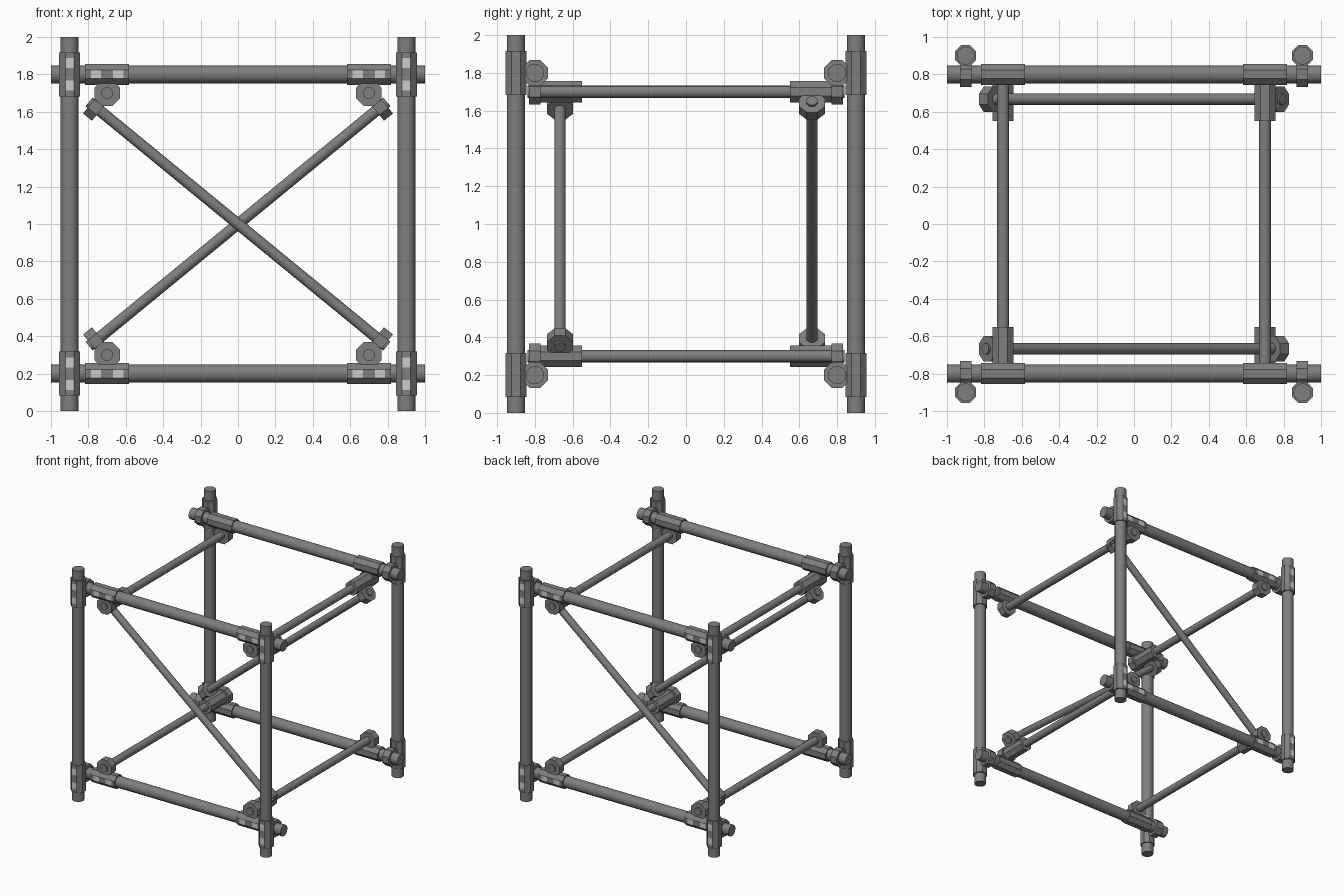
import bpy, bmesh, math
from mathutils import Vector

if "Cube" in bpy.data.objects:
    bpy.data.objects.remove(bpy.data.objects["Cube"])


def mat(name, v):
    m = bpy.data.materials.new(name)
    m.diffuse_color = (v, v, v, 1)
    m.use_nodes = True
    m.node_tree.nodes["Principled BSDF"].inputs["Base Color"].default_value = m.diffuse_color
    return m


STEEL = mat("grey steel", 0.21)
LIGHT = mat("light grey label", 0.6)


def cylinder(name, a, b, r, sides, cuts=(), smooth=False, spin=0.0):
    """Capped prism from a to b, with extra rings at the fractions in cuts."""
    a, b = Vector(a), Vector(b)
    d = (b - a).normalized()
    u = d.cross(Vector((0, 1, 0)) if abs(d.y) < 0.9 else Vector((0, 0, 1))).normalized()
    w = d.cross(u)
    bm = bmesh.new()
    rings = []
    for t in (0, *cuts, 1):
        c = a.lerp(b, t)
        ring = []
        for i in range(sides):
            th = 2 * math.pi * i / sides + spin
            ring.append(bm.verts.new(c + r * (math.cos(th) * u + math.sin(th) * w)))
        rings.append(ring)
    for lo, hi in zip(rings, rings[1:]):
        for i in range(sides):
            j = (i + 1) % sides
            bm.faces.new((lo[i], lo[j], hi[j], hi[i])).smooth = smooth
    bm.faces.new(rings[0][::-1])
    bm.faces.new(rings[-1])
    bmesh.ops.recalc_face_normals(bm, faces=bm.faces)
    me = bpy.data.meshes.new(name)
    bm.to_mesh(me)
    bm.free()
    ob = bpy.data.objects.new(name, me)
    bpy.context.collection.objects.link(ob)
    me.materials.append(STEEL)
    me.materials.append(LIGHT)
    return ob


def pipe(name, a, b, r):
    ob = cylinder(name, a, b, r, 16, smooth=True)
    me = ob.data
    me.polygons[-1].use_smooth = me.polygons[-2].use_smooth = False
    bm = bmesh.new()
    bm.from_mesh(me)
    for e in bm.edges:                      # crisp rims at the pipe ends
        if len(e.link_faces) == 2 and e.calc_face_angle() > 1.0:
            e.smooth = False
    bm.to_mesh(me)
    bm.free()


def sleeve(name, c, axis, labelled=False):
    """Long clamp half; labelled ones carry two light patches facing outwards in y."""
    c, axis = Vector(c), Vector(axis).normalized()
    ob = cylinder(name, c - axis * 0.117, c + axis * 0.117, 0.061, 8,
                  (0.13, 0.36, 0.64, 0.87), spin=math.pi / 8)
    if labelled:
        out = 1 if c.y > 0 else -1
        for p in ob.data.polygons:
            s = abs((p.center - c).dot(axis))
            if p.normal.y * out > 0.9 and 0.033 < s < 0.1:
                p.material_index = 1


def ring(name, c, axis):
    """Short clamp half around the crossing pipe."""
    c, axis = Vector(c), Vector(axis).normalized()
    cylinder(name, c - axis * 0.031, c + axis * 0.031, 0.074, 8, spin=math.pi / 8)


X, Y, Z = (1, 0, 0), (0, 1, 0), (0, 0, 1)

# Upright posts
for sx in (-1, 1):
    for sy in (-1, 1):
        pipe("post", (sx * 0.9, sy * 0.9, 0), (sx * 0.9, sy * 0.9, 2), 0.048)

for sz in (-1, 1):
    # Long rails along x
    for sy in (-1, 1):
        z = 1 + sz * 0.8
        pipe("rail", (-1, sy * 0.8, z), (1, sy * 0.8, z), 0.048)
        for sx in (-1, 1):
            # Post to rail couplers
            sleeve("post_sleeve", (sx * 0.9, sy * 0.9, z), Z, True)
            ring("rail_ring", (sx * 0.9, sy * 0.8, z), X)
            # Rail to cross tube couplers
            sleeve("rail_sleeve", (sx * 0.7, sy * 0.8, z), X, True)
            ring("cross_tube_ring", (sx * 0.7, sy * 0.8, 1 + sz * 0.7), Y)
    # Thin cross tubes along y
    for sx in (-1, 1):
        z = 1 + sz * 0.7
        pipe("cross_tube", (sx * 0.7, -0.84, z), (sx * 0.7, 0.84, z), 0.032)

# Diagonal braces, one falling to the right in front, one rising at the back
for sy in (-1, 1):
    d = Vector((0.773, 0, 0.634 * sy))
    mid = Vector((0, sy * 0.667, 1))
    pipe("brace", mid - d * 1.03, mid + d * 1.03, 0.03)
    for s in (-1, 1):
        ring("brace_ring", mid + d * 0.985 * s, d)
        sleeve("cross_tube_sleeve", (s * 0.7, sy * 0.667, 1 + s * sy * 0.7), Y)
